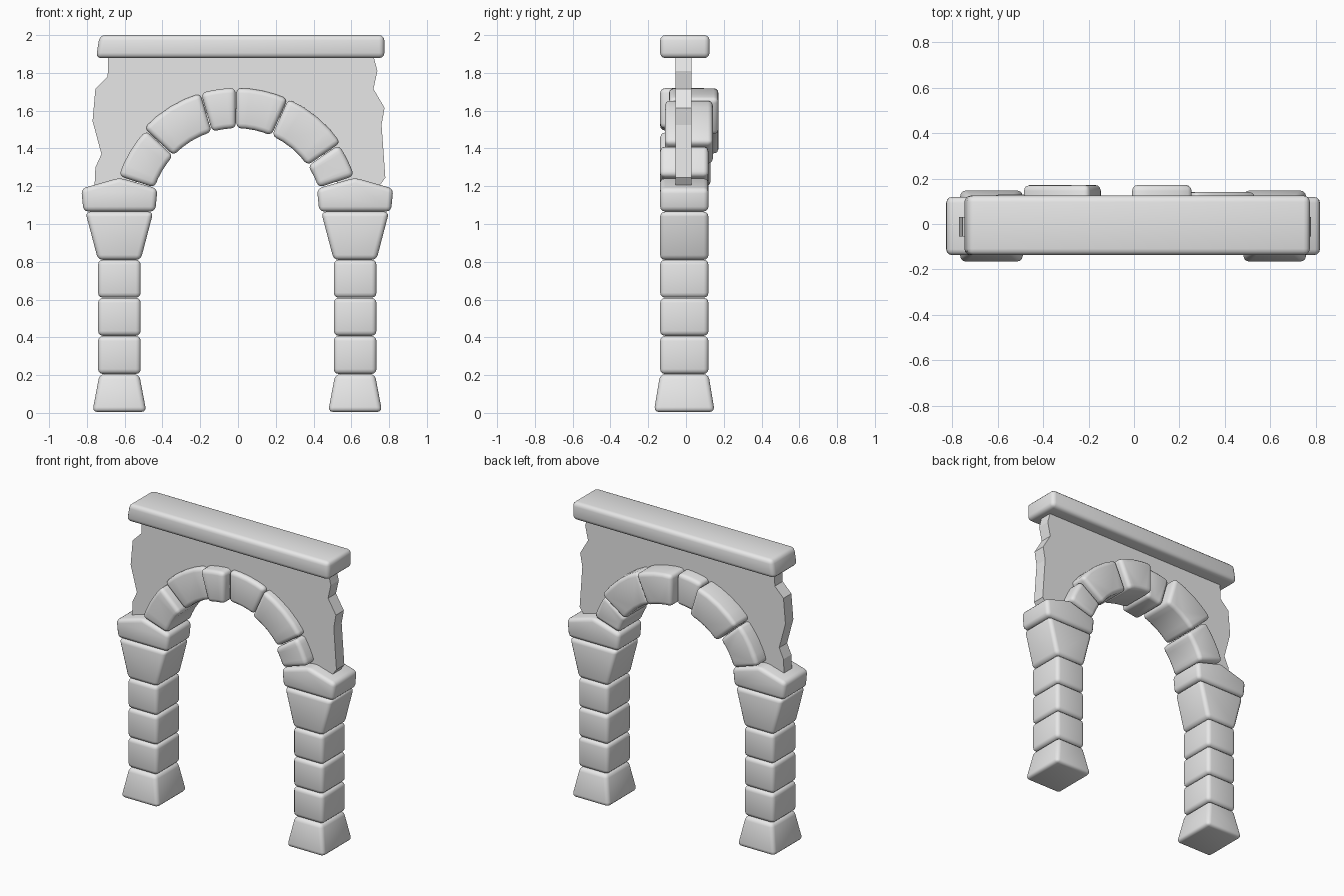
import bpy
import bmesh
from math import cos, sin, radians

cube = bpy.data.objects.get("Cube")
if cube:
    bpy.data.objects.remove(cube, do_unlink=True)

stone = bpy.data.materials.new("grey stone")
stone.use_nodes = True
GREY = (0.8, 0.8, 0.8, 1.0)
stone.diffuse_color = GREY
stone.node_tree.nodes["Principled BSDF"].inputs["Base Color"].default_value = GREY

FRONT, BACK = -0.137, 0.119   # faces of the columns
AXIS = -0.004                 # mirror line between the columns


def prism(name, outline, y0, y1, bevel=0.026, flare=0.0):
    """Extrude an (x, z) outline from y0 to y1; flare widens the lowest edge."""
    bm = bmesh.new()
    low = min(z for x, z in outline)
    rings = []
    for y, side in ((y0, -1), (y1, 1)):
        rings.append([bm.verts.new((x, y + (side * flare if z == low else 0), z))
                      for x, z in outline])
    front, back = rings
    bm.faces.new(front)
    bm.faces.new(back[::-1])
    n = len(outline)
    for i in range(n):
        j = (i + 1) % n
        bm.faces.new((front[j], front[i], back[i], back[j]))
    bmesh.ops.recalc_face_normals(bm, faces=bm.faces[:])
    mesh = bpy.data.meshes.new(name)
    bm.to_mesh(mesh)
    bm.free()
    mesh.materials.append(stone)
    obj = bpy.data.objects.new(name, mesh)
    bpy.context.collection.objects.link(obj)
    if bevel:
        # worn, softly rounded stone edges
        for face in mesh.polygons:
            face.use_smooth = True
        mod = obj.modifiers.new("worn_edges", 'BEVEL')
        mod.width = bevel
        mod.segments = 3
        mod.limit_method = 'ANGLE'
        mod.angle_limit = radians(30)
    return obj


def taper(low, high, z0, z1):
    """Symmetric outline with half widths at bottom and top."""
    return [(-low, z0), (low, z0), (high, z1), (-high, z1)]


def arc(radius, a0, a1, steps):
    """Points on a circle about the centre of the arch."""
    angles = [radians(a0 + (a1 - a0) * i / steps) for i in range(steps + 1)]
    return [(-0.008 + radius * cos(a), 1.05 + radius * sin(a)) for a in angles]


# Columns: base, three blocks, flared capital and peaked impost
parts = [("base", taper(0.143, 0.105, 0.005, 0.205), 0.033)]
for k in range(3):
    parts.append((f"block_{k + 1}", taper(0.113, 0.113, 0.206 + 0.202 * k, 0.407 + 0.202 * k), 0))
parts.append(("capital", taper(0.113, 0.18, 0.81, 1.065), 0))
parts.append(("impost", [(-0.19, 1.066), (0.19, 1.066), (0.202, 1.187),
                         (0, 1.245), (-0.202, 1.187)], 0))
for side, sign in (("left", 1), ("right", -1)):
    for part, outline, flare in parts:
        placed = [(AXIS + sign * (0.624 + x), z) for x, z in outline]
        prism(f"{side}_column_{part}", placed, FRONT, BACK, flare=flare)

# Arch stones: start angle, end angle, front and back
arch = [(162, 137, FRONT, 0.13), (137, 106.5, -0.09, 0.172),
        (106.5, 90.2, FRONT, 0.12), (90.2, 66, -0.09, 0.172),
        (66, 34.5, -0.112, 0.142), (34.5, 18, FRONT, 0.119)]
for i, (a0, a1, y0, y1) in enumerate(arch):
    outer = 0.655 if i in (0, 5) else 0.67
    outline = arc(outer, a0 - 0.2, a1 + 0.2, 4) + arc(0.457, a1 + 0.2, a0 - 0.2, 4)
    prism(f"arch_stone_{i + 1}", outline, y0, y1)

# Thin wall with broken ends, cut to follow the arch
left_edge = [(0.74, 1.19), (0.78, 1.245), (0.76, 1.525), (0.776, 1.615),
             (0.717, 1.715), (0.738, 1.81), (0.717, 1.89)]
right_edge = [(-0.687, 1.89), (-0.69, 1.78), (-0.755, 1.715), (-0.77, 1.545),
              (-0.723, 1.37), (-0.755, 1.3), (-0.76, 1.19)]
prism("wall", left_edge + right_edge + arc(0.56, 165, 15, 16), -0.055, 0.03, bevel=0)

# Top beam with one slightly slanted end
prism("top_beam", [(-0.752, 1.878), (0.775, 1.878), (0.775, 2.0), (-0.732, 2.0)],
      FRONT, 0.125, bevel=0.028)
